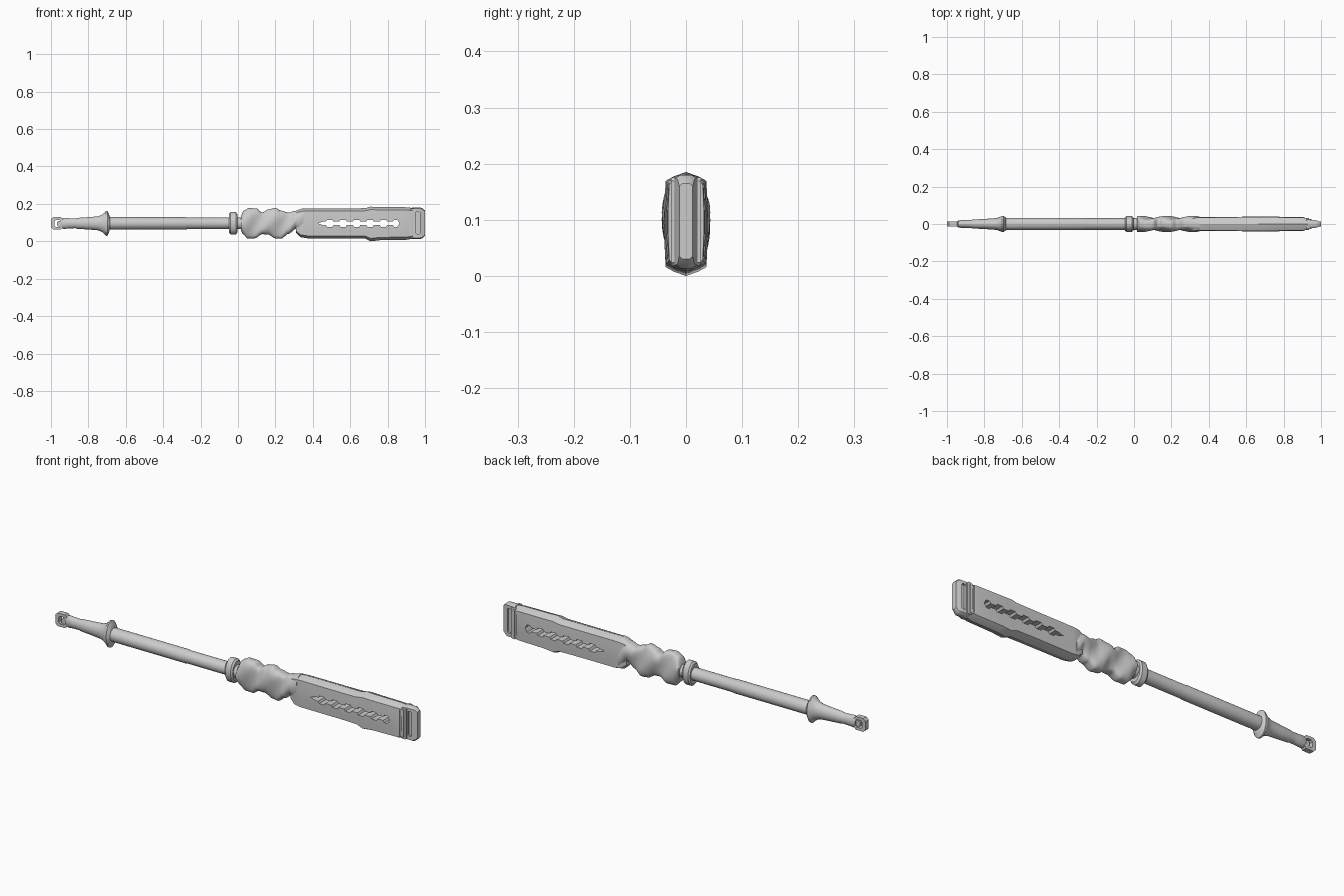
import bpy, bmesh, math

if "Cube" in bpy.data.objects:
    bpy.data.objects.remove(bpy.data.objects["Cube"])

metal = bpy.data.materials.new("grey metal")
metal.diffuse_color = (0.6, 0.6, 0.6, 1)
metal.use_nodes = True
metal.node_tree.nodes["Principled BSDF"].inputs["Base Color"].default_value = metal.diffuse_color
CZ = 0.096  # height of the long axis


def add_object(name, bm):
    bmesh.ops.recalc_face_normals(bm, faces=bm.faces)
    me = bpy.data.meshes.new(name)
    bm.to_mesh(me)
    bm.free()
    me.materials.append(metal)
    ob = bpy.data.objects.new(name, me)
    bpy.context.collection.objects.link(ob)
    return ob


def activate(ob):
    bpy.ops.object.select_all(action='DESELECT')
    ob.select_set(True)
    bpy.context.view_layer.objects.active = ob


def smooth(ob, deg=32):
    activate(ob)
    bpy.ops.object.shade_smooth_by_angle(angle=math.radians(deg))


def loft(name, rows, section, warp=None):
    """Rows are (x, top z, bottom z, half depth); section is a unit loop of (y, z)."""
    bm = bmesh.new()
    rings = []
    for x, top, bot, hy in rows:
        c, h = (top + bot) / 2, (top - bot) / 2
        ring = []
        for y, z in section:
            k = warp(x, y, z) if warp else 1
            ring.append(bm.verts.new((x, y * hy * k, c + z * h)))
        rings.append(ring)
    n = len(section)
    for a, b in zip(rings, rings[1:]):
        for i in range(n):
            bm.faces.new((a[i], a[(i + 1) % n], b[(i + 1) % n], b[i]))
    bm.faces.new(rings[0])
    bm.faces.new(rings[-1])
    return add_object(name, bm)


def prism(name, outline, y0, y1):
    """Extrude an (x, z) outline along y."""
    bm = bmesh.new()
    a = [bm.verts.new((x, y0, z)) for x, z in outline]
    b = [bm.verts.new((x, y1, z)) for x, z in outline]
    n = len(a)
    for i in range(n):
        bm.faces.new((a[i], a[(i + 1) % n], b[(i + 1) % n], b[i]))
    bm.faces.new(a)
    bm.faces.new(b)
    return add_object(name, bm)


def cut(ob, cutter):
    mod = ob.modifiers.new("cut", 'BOOLEAN')
    mod.operation, mod.object, mod.solver = 'DIFFERENCE', cutter, 'EXACT'
    activate(ob)
    bpy.ops.object.modifier_apply(modifier=mod.name)
    bpy.data.objects.remove(cutter)


def rect(x0, x1, z0, z1, c=0.0):
    """Rectangle outline with chamfered corners."""
    if not c:
        return [(x0, z0), (x1, z0), (x1, z1), (x0, z1)]
    return [(x0 + c, z0), (x1 - c, z0), (x1, z0 + c), (x1, z1 - c),
            (x1 - c, z1), (x0 + c, z1), (x0, z1 - c), (x0, z0 + c)]


def circle(n):
    return [(math.cos(2 * math.pi * i / n), math.sin(2 * math.pi * i / n)) for i in range(n)]


def turned(name, rows, n=32):
    """Rows are (x, half height, half depth) around the long axis."""
    return loft(name, [(x, CZ + hz, CZ - hz, hy) for x, hz, hy in rows], circle(n))


# Rod, tapered pommel with flange, and collar
smooth(turned("rod", [(-0.71, .033, .033), (-0.28, .033, .033), (-0.27, .031, .031),
                      (0.04, .031, .031)]))
smooth(turned("pommel", [(-0.945, .025, .016), (-0.93, .030, .020), (-0.90, .027, .021),
                         (-0.87, .026, .022), (-0.86, .029, .024), (-0.80, .033, .027),
                         (-0.75, .037, .030), (-0.73, .044, .033), (-0.715, .056, .038),
                         (-0.705, .067, .043), (-0.698, .067, .043), (-0.69, .050, .038),
                         (-0.685, .033, .033)]))
smooth(turned("collar", [(-0.048, .050, .036), (-0.04, .060, .042), (-0.012, .060, .042),
                         (-0.004, .050, .036)]))

# End loop with an opening and a small tongue
loop = prism("end_loop", rect(-1.0, -0.935, 0.063, 0.129, 0.012), -0.013, 0.013)
cut(loop, prism("loop_cutter", rect(-0.982, -0.945, 0.077, 0.115, 0.008), -0.1, 0.1))
smooth(loop)
smooth(prism("loop_tongue", rect(-0.968, -0.94, 0.080, 0.108, 0.006), -0.009, 0.009))

# Carved grip: wavy outline with spiral flutes on its sides
TOP = [(0.015, .135), (.03, .165), (.06, .178), (.10, .175), (.13, .154), (.16, .170),
       (.20, .179), (.23, .164), (.27, .153), (.30, .162), (.35, .176)]
BOT = [(0.015, .057), (.03, .035), (.05, .016), (.09, .016), (.13, .038), (.16, .036),
       (.20, .016), (.23, .014), (.27, .040), (.31, .066), (.33, .040), (.35, .022)]


def interp(table, x):
    for (x0, v0), (x1, v1) in zip(table, table[1:]):
        if x <= x1:
            t = max(0, (x - x0) / (x1 - x0))
            t = t * t * (3 - 2 * t)
            return v0 + (v1 - v0) * t
    return table[-1][1]


def flutes(x, y, z):
    side = 1 if y > 0 else -1
    return 1 + 0.17 * math.sin(2 * math.pi * x / 0.14 + 2.2 * side * z)


oval = [(math.copysign(abs(c) ** 0.65, c), math.copysign(abs(s) ** 0.9, s)) for c, s in circle(40)]
steps = [0.015 + 0.335 * i / 60 for i in range(61)]
smooth(loft("carved_grip", [(x, interp(TOP, x), interp(BOT, x), 0.037) for x in steps], oval, flutes), 50)

# Flat body with ridged top and bottom edges
half = [(0, 1), (.55, .92), (.93, .83), (.97, .5), (1.0, .2)]
half += [(y, -z) for y, z in reversed(half)]
ridged = half + [(-y, z) for y, z in reversed(half[1:-1])]
body = loft("body", [(0.31, .162, .045, .030), (0.335, .173, .022, .037), (0.37, .176, .016, .038),
                     (0.60, .176, .016, .039), (0.68, .177, .014, .039), (0.71, .185, .000, .039),
                     (0.76, .183, .006, .039), (0.90, .182, .008, .037), (0.935, .178, .014, .032)],
            ridged)

# Notched slot through the body
upper = [(0.425, 0), (0.455, .009)]
for i in range(5):
    x = 0.47 + i * 0.072
    upper += [(x, .009), (x + .006, .019), (x + .034, .019), (x + .040, .009)]
upper += [(0.828, .009), (0.835, .019), (0.852, .019)]
outline = upper + [(0.863, 0)] + [(x, -z) for x, z in reversed(upper[1:])]
cut(body, prism("slot_cutter", [(x, CZ + z) for x, z in outline], -0.1, 0.1))

# Upright groove near the end on both faces
for s in (-1, 1):
    cut(body, prism("groove_cutter", rect(0.915, 0.924, 0.030, 0.163), s * 0.028, s * 0.1))
smooth(body)

# Stepped end block with a recessed slit on each side
smooth(prism("end_shoulder", rect(0.92, 0.948, 0.018, 0.175, 0.006), -0.027, 0.027))
tab = loft("end_tab", [(0.93, .180, .013, .021), (0.975, .180, .013, .020),
                       (0.985, .178, .016, .015), (1.0, .165, .030, .012)],
           [(.5, 1), (1, .93), (1, -.93), (.5, -1), (-.5, -1), (-1, -.93), (-1, .93), (-.5, 1)])
for s in (-1, 1):
    cut(tab, prism("slit_cutter", rect(0.952, 0.972, 0.037, 0.160, 0.005), s * 0.010, s * 0.1))
smooth(tab)
